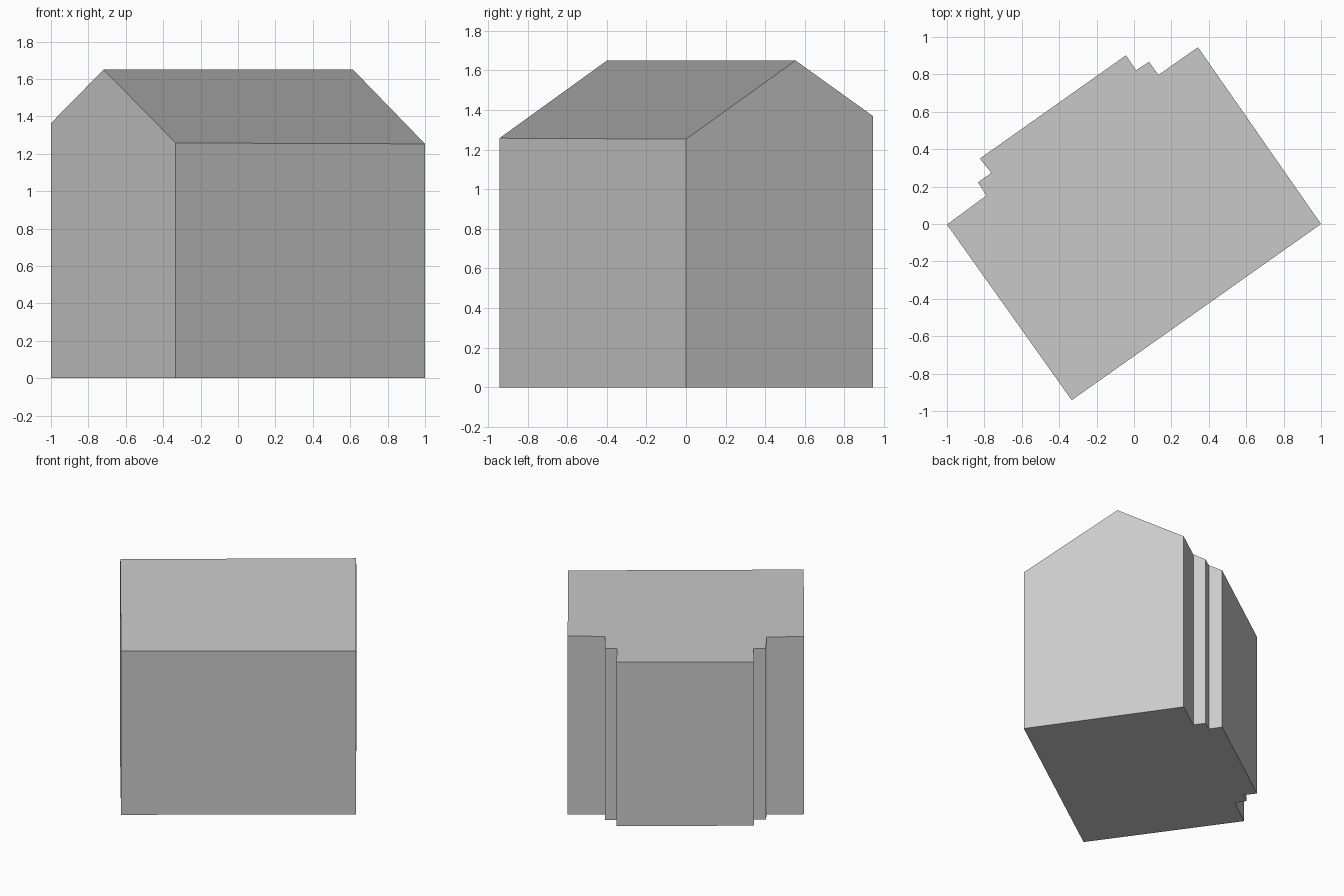
import bpy
import bmesh
from mathutils import Vector

if "Cube" in bpy.data.objects:
    bpy.data.objects.remove(bpy.data.objects["Cube"], do_unlink=True)

# One plain grey for the whole building
grey = bpy.data.materials.new("plain_grey")
grey.use_nodes = True
colour = (0.6, 0.6, 0.6, 1)
grey.diffuse_color = colour
grey.node_tree.nodes["Principled BSDF"].inputs["Base Color"].default_value = colour

# Footprint, anticlockwise, with two steps at each end of the rear bay
footprint = [
    (-1, -0.003), (-0.333, -0.942), (1, 0), (0.342, 0.945),
    (0.131, 0.797), (0.08, 0.867), (0.011, 0.822), (-0.043, 0.902),
    (-0.824, 0.35), (-0.763, 0.273), (-0.834, 0.223), (-0.79, 0.152),
]
ridge_start, ridge_end = Vector((-0.72, -0.4, 0)), Vector((0.61, 0.55, 0))
ridge_height, pitch = 1.65, 0.589
along = (ridge_end - ridge_start).normalized()
across = Vector((-along.y, along.x, 0))

# Walls and floor: extrude the footprint to the ridge height
bm = bmesh.new()
floor = bm.faces.new([bm.verts.new((x, y, 0)) for x, y in footprint])
top = bmesh.ops.extrude_face_region(bm, geom=[floor], use_keep_orig=True)["geom"]
for v in top:
    if isinstance(v, bmesh.types.BMVert):
        v.co.z = ridge_height

# Split along the ridge, then drop every top point down to its roof slope
bmesh.ops.bisect_plane(bm, geom=bm.verts[:] + bm.edges[:] + bm.faces[:],
                       plane_co=ridge_start, plane_no=across)
for v in bm.verts:
    if v.co.z > ridge_height / 2:
        v.co.z = ridge_height - pitch * abs((v.co - ridge_start).dot(across))

# Keep only the ridge cut: rejoin the floor and the gable walls
spare = [e for e in bm.edges if len(e.link_faces) == 2
         and e.calc_face_angle(0) < 0.001]
bmesh.ops.dissolve_edges(bm, edges=spare, use_verts=False)
bmesh.ops.recalc_face_normals(bm, faces=bm.faces[:])

mesh = bpy.data.meshes.new("house_shell")
bm.to_mesh(mesh)
bm.free()
mesh.materials.append(grey)
house = bpy.data.objects.new("house_shell", mesh)
bpy.context.collection.objects.link(house)
